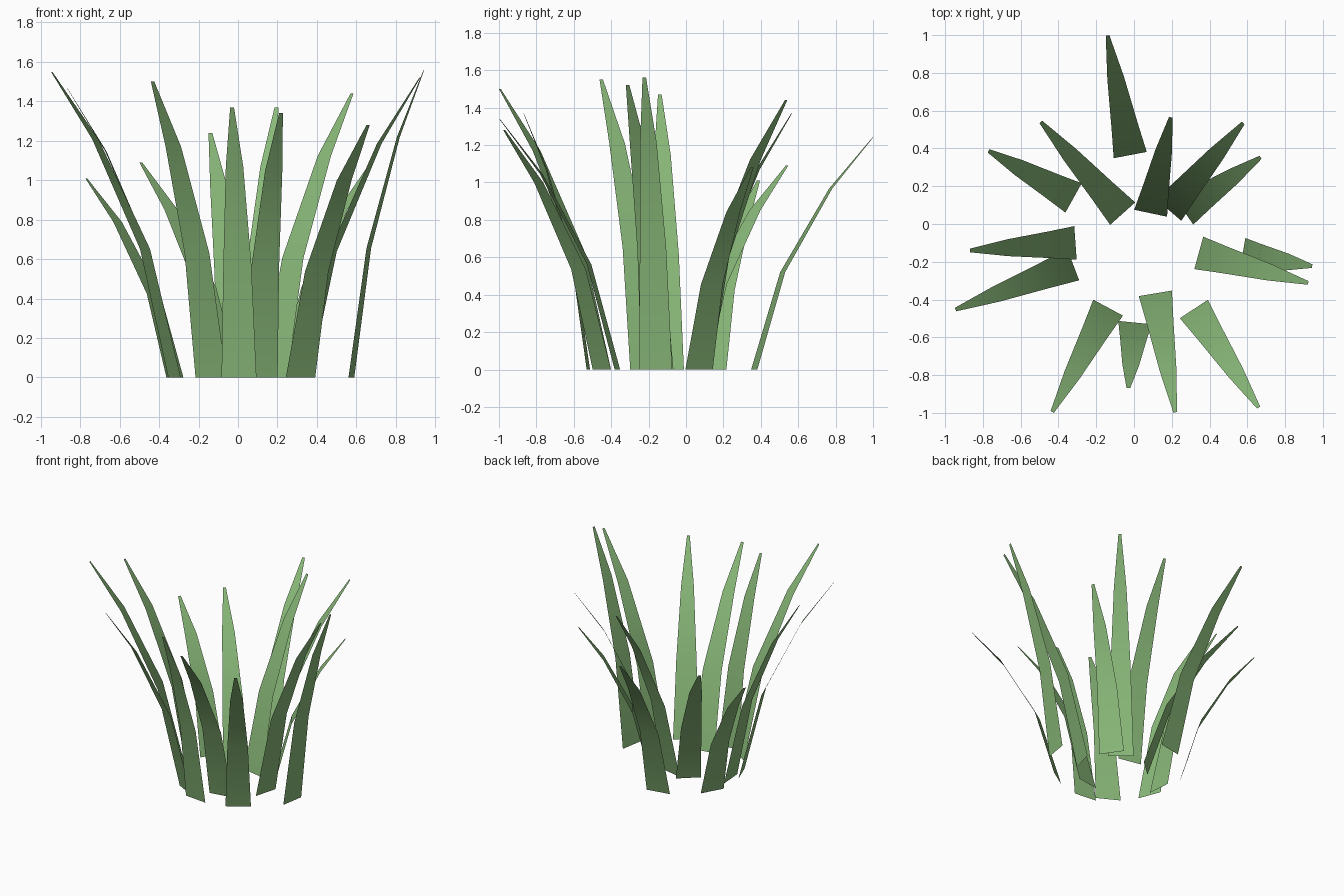
import bpy
import bmesh
from mathutils import Vector

cube = bpy.data.objects.get("Cube")
if cube:
    bpy.data.objects.remove(cube, do_unlink=True)

# Single leaf green
green = bpy.data.materials.new("leaf_green")
green.use_nodes = True
colour = (0.25, 0.48, 0.19, 1.0)
green.diffuse_color = colour
bsdf = next(n for n in green.node_tree.nodes if n.type == "BSDF_PRINCIPLED")
bsdf.inputs["Base Color"].default_value = colour
bsdf.inputs["Roughness"].default_value = 0.9

# Shared blade profile: (share of outward lean, share of height, share of width)
PROFILE = [(0, 0, 1), (0.24, 0.42, 0.8), (0.645, 0.78, 0.5), (1, 1, 0.11)]
WIDTH = 0.178


def blade(name, base, tip, height):
    """A flat tapering leaf, bending outward from its base to its tip."""
    base, tip = Vector((*base, 0)), Vector((*tip, 0))
    lean = tip - base
    side = Vector((-lean.y, lean.x, 0)).normalized() * WIDTH / 2
    bm = bmesh.new()
    rows = []
    for out, up, wide in PROFILE:
        centre = base + lean * out + Vector((0, 0, height * up))
        rows.append([bm.verts.new(centre + side * wide * s) for s in (1, -1)])
    for low, high in zip(rows, rows[1:]):
        bm.faces.new((low[0], low[1], high[1], high[0]))
    # Upper side of the leaf faces the middle of the tuft
    for face in bm.faces:
        face.normal_update()
        if face.normal.z < 0:
            face.normal_flip()
        face.smooth = True
    mesh = bpy.data.meshes.new(name)
    bm.to_mesh(mesh)
    bm.free()
    mesh.materials.append(green)
    obj = bpy.data.objects.new(name, mesh)
    bpy.context.collection.objects.link(obj)


# Blades around the tuft: base centre, tip, height
blade("back_blade", (-0.02, 0.365), (-0.14, 0.998), 1.24)
blade("back_right_inner_blade", (-0.06, 0.055), (-0.493, 0.54), 1.09)
blade("back_right_outer_blade", (-0.32, 0.138), (-0.77, 0.387), 1.01)
blade("right_blade", (-0.31, -0.1), (-0.868, -0.14), 1.47)
blade("right_front_blade", (-0.322, -0.215), (-0.945, -0.453), 1.55)
blade("front_right_blade", (-0.137, -0.443), (-0.433, -0.995), 1.5)
blade("front_blade", (0.005, -0.522), (-0.03, -0.868), 1.37)
blade("front_left_inner_blade", (0.113, -0.367), (0.218, -0.997), 1.34)
blade("front_left_outer_blade", (0.317, -0.45), (0.66, -0.972), 1.28)
blade("left_front_blade", (0.343, -0.153), (0.922, -0.312), 1.52)
blade("left_outer_blade", (0.575, -0.162), (0.943, -0.223), 1.56)
blade("back_left_outer_blade", (0.263, 0.07), (0.67, 0.353), 1.08)
blade("back_left_middle_blade", (0.183, 0.075), (0.578, 0.535), 1.44)
blade("back_left_inner_blade", (0.088, 0.057), (0.195, 0.565), 1.37)
